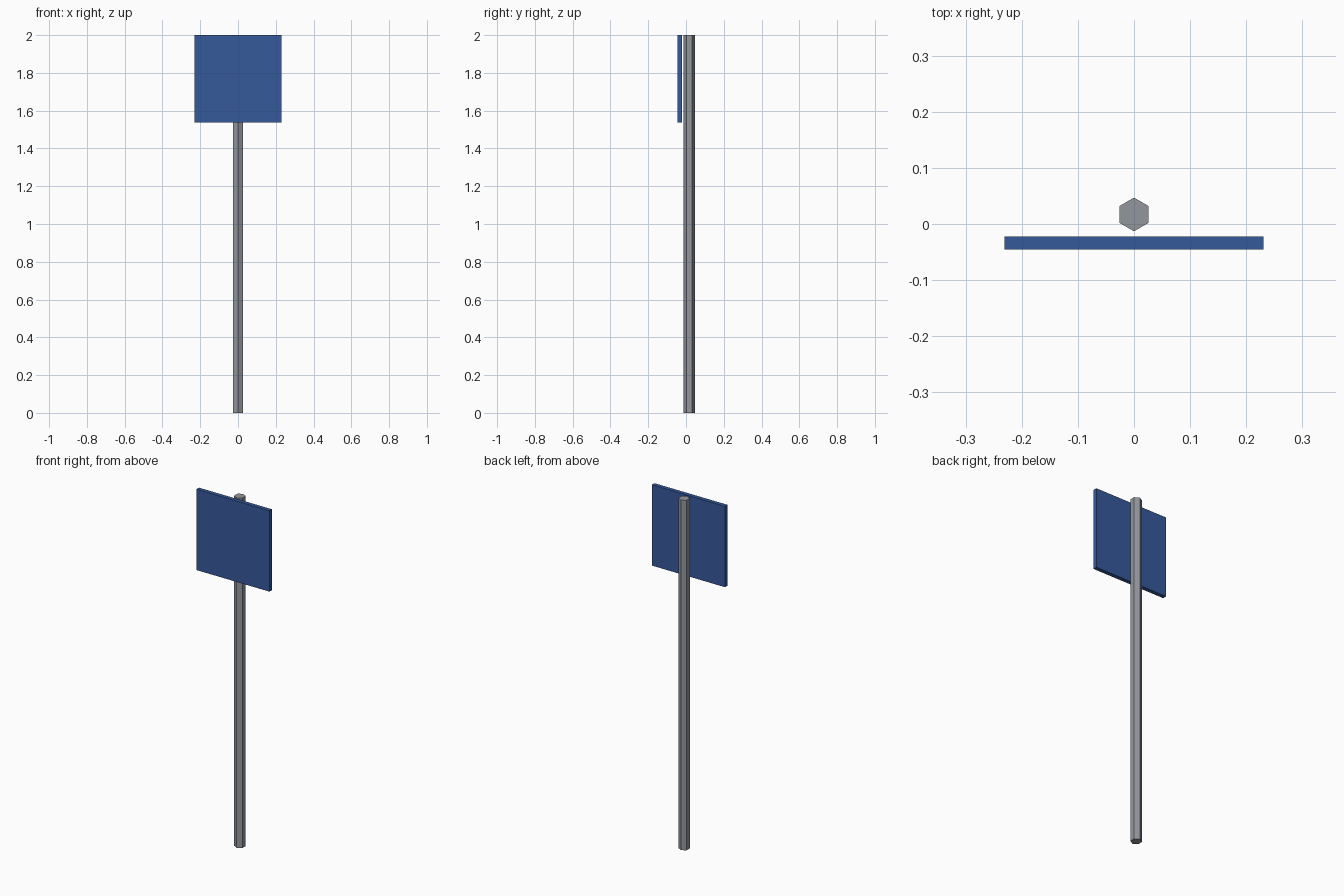
import bpy

cube = bpy.data.objects.get("Cube")
if cube:
    bpy.data.objects.remove(cube, do_unlink=True)


def make_material(name, colour):
    mat = bpy.data.materials.new(name)
    mat.use_nodes = True
    mat.diffuse_color = colour
    mat.node_tree.nodes["Principled BSDF"].inputs["Base Color"].default_value = colour
    return mat


def finish(name, mat):
    obj = bpy.context.object
    obj.name = obj.data.name = name
    obj.data.materials.append(mat)
    return obj


grey = make_material("grey metal", (0.29, 0.31, 0.34, 1))
blue = make_material("sign blue", (0.037, 0.102, 0.33, 1))

# Hexagonal pole, corners toward front and back
bpy.ops.mesh.primitive_cylinder_add(vertices=6, radius=0.03, depth=2, location=(0, 0.017, 1))
finish("pole", grey)

# Square sign panel held just in front of the pole
bpy.ops.mesh.primitive_cube_add(size=1, location=(0, -0.0335, 1.769))
panel = finish("sign_panel", blue)
panel.scale = (0.462, 0.023, 0.462)
bpy.ops.object.transform_apply(location=False, rotation=False, scale=True)
